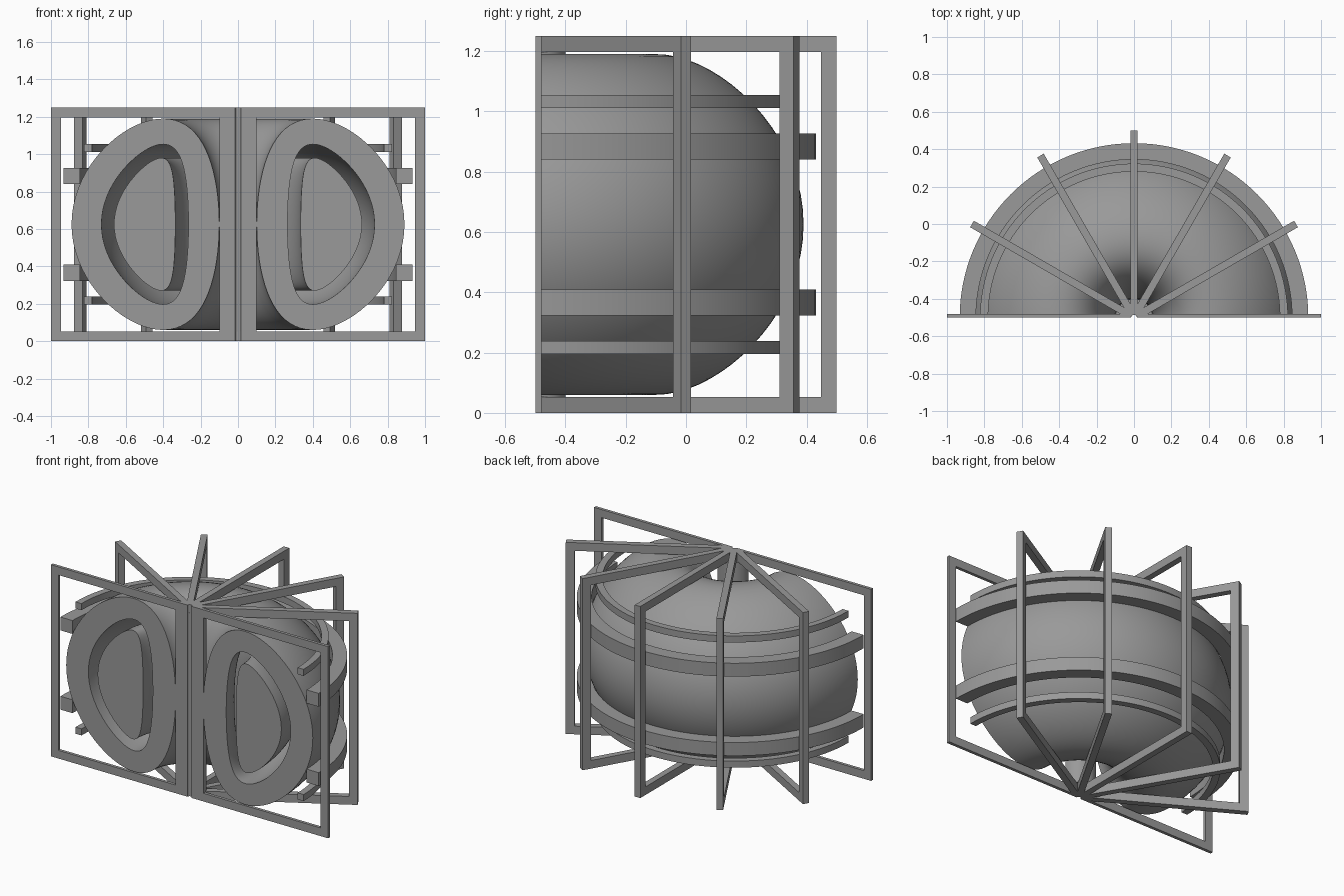
import bpy, bmesh, math
from mathutils import Vector, Matrix

if "Cube" in bpy.data.objects:
    bpy.data.objects.remove(bpy.data.objects["Cube"])

AXIS_Y, MID_Z = -0.5, 0.625      # revolve axis and equator height
STEPS = 64                       # sweep steps over the half turn

# Dark grey finish shared by all parts
grey = bpy.data.materials.new("dark_grey")
grey.diffuse_color = (0.32, 0.32, 0.32, 1)
grey.use_nodes = True
grey.node_tree.nodes["Principled BSDF"].inputs["Base Color"].default_value = grey.diffuse_color


def finish(bm, name, smooth=True):
    bmesh.ops.recalc_face_normals(bm, faces=bm.faces)
    mesh = bpy.data.meshes.new(name)
    bm.to_mesh(mesh)
    bm.free()
    mesh.materials.append(grey)
    obj = bpy.data.objects.new(name, mesh)
    bpy.context.collection.objects.link(obj)
    if smooth:
        bpy.ops.object.select_all(action='DESELECT')
        obj.select_set(True)
        bpy.context.view_layer.objects.active = obj
        bpy.ops.object.shade_smooth_by_angle(angle=math.radians(35))
    return obj


def half_sweep(bm, profile):
    """Sweep a closed (radius, z) profile half a turn; return the two end loops."""
    rings = []
    for i in range(STEPS + 1):
        a = math.pi * i / STEPS
        rings.append([bm.verts.new((r * math.cos(a), AXIS_Y + r * math.sin(a), z))
                      for r, z in profile])
    n = len(profile)
    for a, b in zip(rings, rings[1:]):
        for j in range(n):
            k = (j + 1) % n
            bm.faces.new((a[j], a[k], b[k], b[j]))
    return rings[0], rings[-1]


def d_profile(r_in, r_out, half_height, top_r, n=72):
    """D-shaped closed curve."""
    c, a = (r_in + r_out) / 2, (r_out - r_in) / 2
    d = math.asin((c - top_r) / a)
    return [(c + a * math.cos(t + d * math.sin(t)), MID_Z + half_height * math.sin(t))
            for t in (2 * math.pi * i / n for i in range(n))]


def solid_sweep(name, profile):
    bm = bmesh.new()
    for end in half_sweep(bm, profile):
        bm.faces.new(end)
    return finish(bm, name)


def rect(r0, r1, z0, z1):
    return [(r0, z0), (r1, z0), (r1, z1), (r0, z1)]


# Thick vessel shell with annular cut faces
bm = bmesh.new()
outer = half_sweep(bm, d_profile(0.10, 0.89, 0.565, 0.40))
inner = half_sweep(bm, d_profile(0.265, 0.73, 0.428, 0.40))
for o, i in zip(outer, inner):
    for j in range(len(o)):
        k = (j + 1) % len(o)
        bm.faces.new((o[j], o[k], i[k], i[j]))
finish(bm, "vessel_shell")

# Solid core inside the vessel
solid_sweep("inner_core", d_profile(0.335, 0.663, 0.355, 0.41))

# Central column
solid_sweep("central_column", rect(0.015, 0.10, 0.053, 1.197))

# Ring coils, mirrored about the equator
for label, s in (("upper", 1), ("lower", -1)):
    for kind, r0, r1, z0, z1 in (("large", 0.845, 0.932, 0.215, 0.302),
                                 ("small", 0.78, 0.823, 0.387, 0.43)):
        solid_sweep(f"{label}_{kind}_ring",
                    rect(r0, r1, MID_Z + s * z0, MID_Z + s * z1))

# Radial rectangular frames every 30 degrees, trimmed at the flat front plane
W, T = 0.053, 0.02
for i in range(7):
    lo, hi = (0 if i == 0 else -T), (0 if i == 6 else T)
    bm = bmesh.new()
    loops = [[bm.verts.new((r, y, z)) for r, z in prof]
             for y in (lo, hi)
             for prof in (rect(0.015, 1, 0, 1.25), rect(0.015 + W, 1 - W, W, 1.25 - W))]
    oa, ia, ob, ib = loops
    for p, q in ((oa, ia), (ob, ib), (oa, ob), (ia, ib)):
        for j in range(4):
            k = (j + 1) % 4
            bm.faces.new((p[j], p[k], q[k], q[j]))
    bm.transform(Matrix.Translation(Vector((0, AXIS_Y, 0)))
                 @ Matrix.Rotation(math.radians(30 * i), 4, 'Z'))
    if i in (1, 5):
        cut = bmesh.ops.bisect_plane(bm, geom=bm.verts[:] + bm.edges[:] + bm.faces[:],
                                     plane_co=(0, AXIS_Y, 0), plane_no=(0, -1, 0),
                                     clear_outer=True)["geom_cut"]
        bmesh.ops.holes_fill(bm, edges=[e for e in cut if isinstance(e, bmesh.types.BMEdge)])
    finish(bm, f"radial_frame_{i + 1}", smooth=False)
